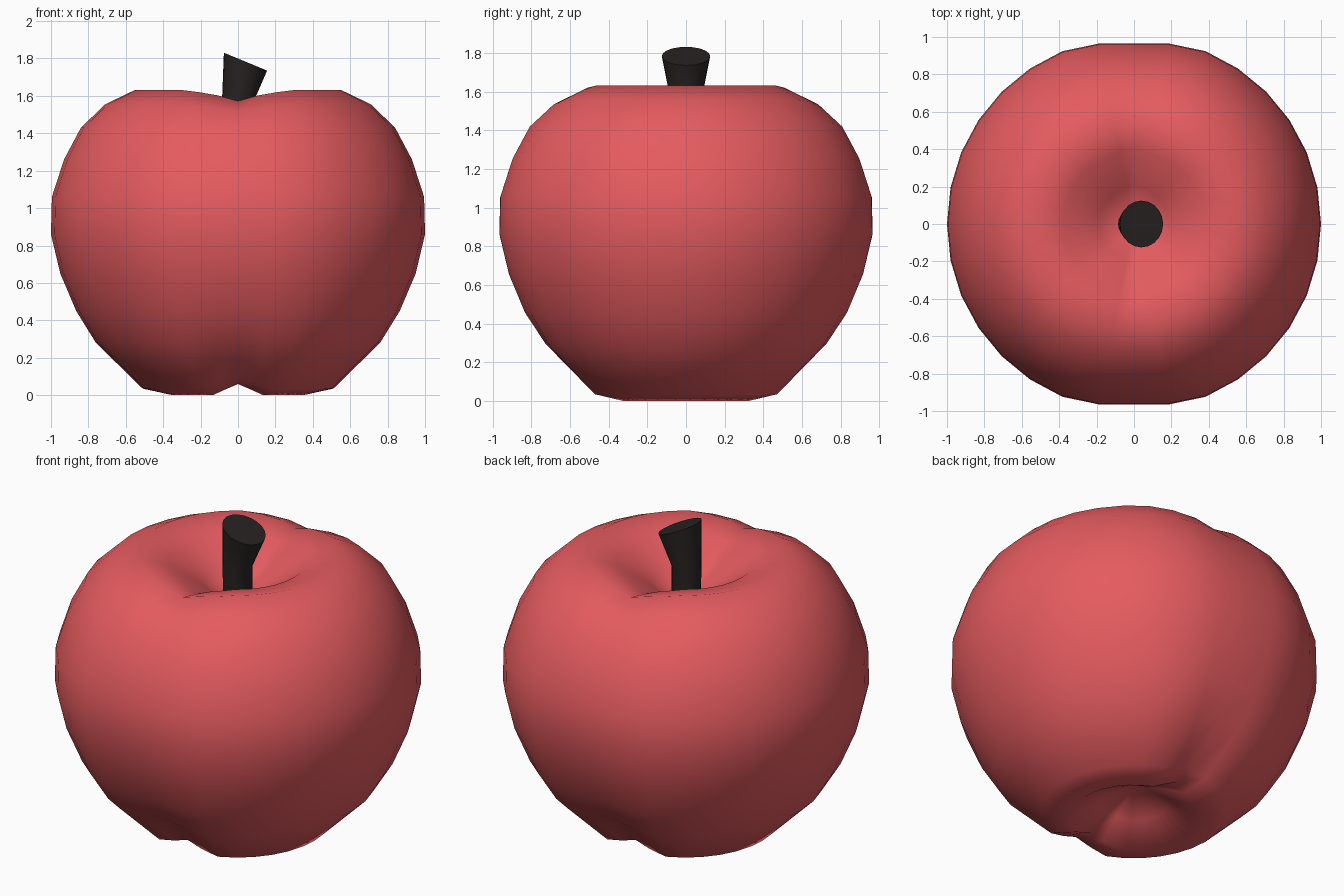
import bpy, bmesh, math
from mathutils import Vector

if "Cube" in bpy.data.objects:
    bpy.data.objects.remove(bpy.data.objects["Cube"])

def material(name, rgb):
    m = bpy.data.materials.new(name)
    m.diffuse_color = (*rgb, 1)
    m.use_nodes = True
    m.node_tree.nodes["Principled BSDF"].inputs["Base Color"].default_value = m.diffuse_color
    return m

def finish(name, bm, mat, angle):
    bmesh.ops.recalc_face_normals(bm, faces=bm.faces)
    me = bpy.data.meshes.new(name)
    bm.to_mesh(me)
    bm.free()
    me.materials.append(mat)
    ob = bpy.data.objects.new(name, me)
    bpy.context.collection.objects.link(ob)
    bpy.ops.object.select_all(action='DESELECT')
    ob.select_set(True)
    bpy.context.view_layer.objects.active = ob
    bpy.ops.object.shade_smooth_by_angle(angle=math.radians(angle))
    return ob

def bridge(bm, a, b):
    n = len(a)
    for i in range(n):
        bm.faces.new((a[i], a[(i + 1) % n], b[(i + 1) % n], b[i]))

red = material("apple red", (0.78, 0.105, 0.115))
dark = material("stem brown", (0.022, 0.017, 0.017))

# Fruit: revolved profile (radius, height, groove depth), dimpled at both poles
profile = [(0, 0.20, 0), (0.19, 0.09, 0.04), (0.35, 0.0, 0.06), (0.51, 0.035, 0.06),
           (0.76, 0.28, 0.05), (0.865, 0.45, 0.035), (0.95, 0.65, 0.035),
           (1.0, 0.86, 0.035), (0.995, 1.06, 0.035), (0.93, 1.26, 0.035),
           (0.84, 1.43, 0.04), (0.71, 1.555, 0.05), (0.55, 1.632, 0.06),
           (0.38, 1.59, 0.055), (0.19, 1.46, 0.03), (0, 1.33, 0)]
SEG = 32
bm = bmesh.new()
rings = []
for k in range(1, len(profile) - 1):
    r, z, depth = profile[k]
    dr = profile[k + 1][0] - profile[k - 1][0]
    dz = profile[k + 1][1] - profile[k - 1][1]
    length = math.hypot(dr, dz)
    nr, nz = dz / length, -dr / length          # outward normal of the profile
    ring = []
    for i in range(SEG):
        a = 2 * math.pi * i / SEG
        off = min(abs(i - 8), abs(i - 24))       # steps from the front/back groove
        w = (1, 0.5, 0.2 if z > 1.3 else 0)[off] if off < 3 else 0
        rr, zz = r - nr * depth * w, z - nz * depth * w
        ring.append(bm.verts.new((rr * math.cos(a), rr * math.sin(a), zz)))
    rings.append(ring)
for a, b in zip(rings, rings[1:]):
    bridge(bm, a, b)
for ring, z in ((rings[0], profile[0][1]), (rings[-1], profile[-1][1])):
    pole = bm.verts.new((0, 0, z))
    for i in range(SEG):
        bm.faces.new((ring[i], ring[(i + 1) % SEG], pole))
finish("apple_fruit", bm, red, 180)

# Stem: flared tube with a slanted top
bm = bmesh.new()
N = 20
stem = []
for x, z, r, tilt in ((0, 1.30, 0.08, 0), (-0.003, 1.57, 0.083, 8), (0.04, 1.783, 0.125, 22.5)):
    t = math.radians(tilt)
    ring = []
    for i in range(N):
        a = 2 * math.pi * i / N
        u, v = r * math.cos(a), r * math.sin(a)
        ring.append(bm.verts.new(Vector((x + u * math.cos(t), v, z - u * math.sin(t)))))
    stem.append(ring)
for a, b in zip(stem, stem[1:]):
    bridge(bm, a, b)
bm.faces.new(stem[0])
bm.faces.new(stem[-1])
finish("stem", bm, dark, 40)
